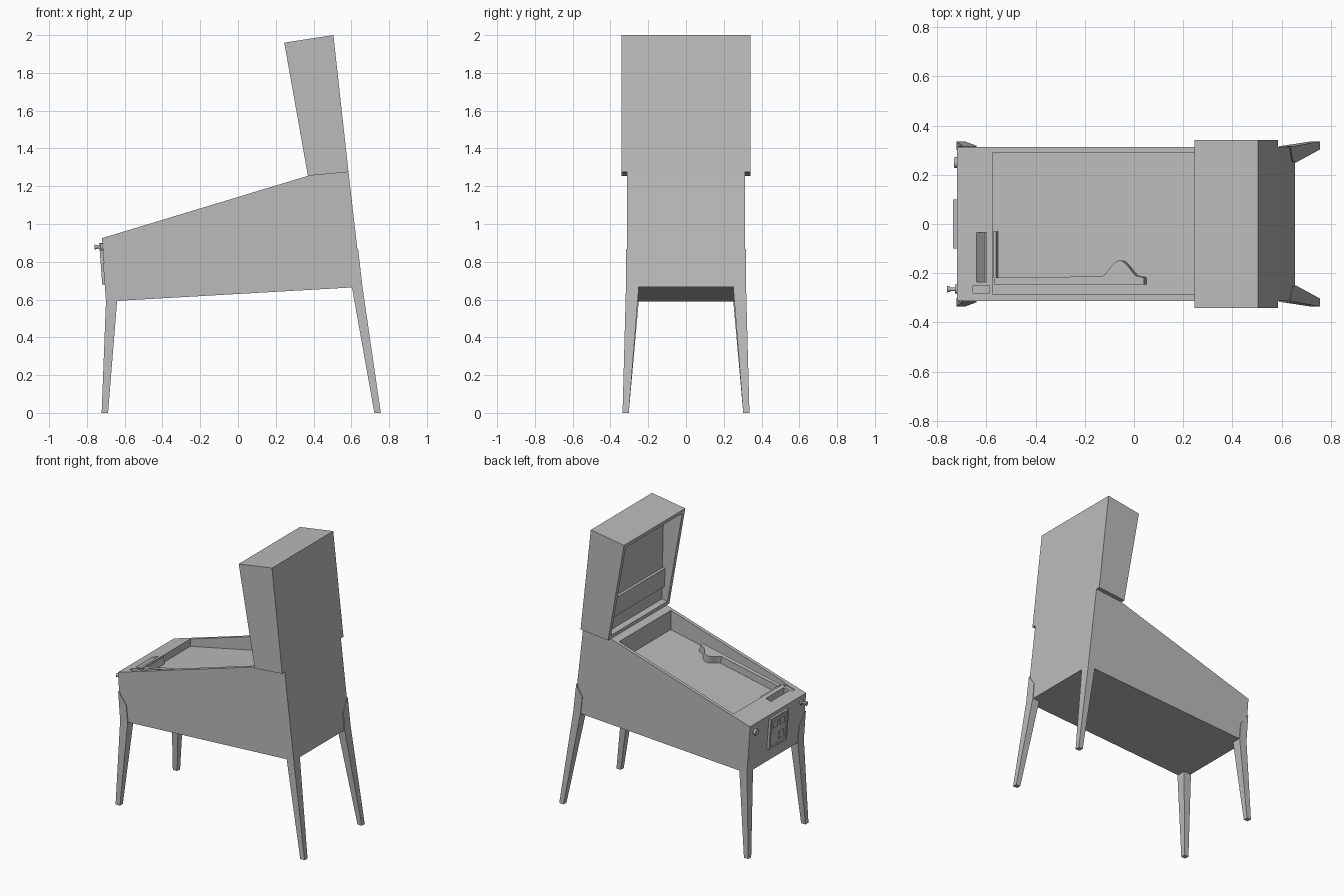
import bpy, bmesh, math
from mathutils import Vector, Matrix

old = bpy.data.objects.get("Cube")
if old:
    bpy.data.objects.remove(old)

grey = bpy.data.materials.new("plain grey")
grey.use_nodes = True
grey.diffuse_color = (0.5, 0.5, 0.5, 1)
grey.node_tree.nodes["Principled BSDF"].inputs["Base Color"].default_value = (0.5, 0.5, 0.5, 1)


def finish(name, bm):
    bmesh.ops.recalc_face_normals(bm, faces=bm.faces)
    mesh = bpy.data.meshes.new(name)
    bm.to_mesh(mesh)
    bm.free()
    mesh.materials.append(grey)
    ob = bpy.data.objects.new(name, mesh)
    bpy.context.collection.objects.link(ob)
    return ob


def loft(name, ring_a, ring_b):
    """Closed solid between two matching rings of points."""
    bm = bmesh.new()
    a = [bm.verts.new(p) for p in ring_a]
    b = [bm.verts.new(p) for p in ring_b]
    bm.faces.new(a)
    bm.faces.new(b)
    for i in range(len(a)):
        j = (i + 1) % len(a)
        bm.faces.new((a[i], a[j], b[j], b[i]))
    return finish(name, bm)


def prism(name, profile, y0, y1):
    """Side profile in x and z, extruded across y."""
    return loft(name, [(x, y0, z) for x, z in profile], [(x, y1, z) for x, z in profile])


def cut(ob, cutter):
    mod = ob.modifiers.new("cut", "BOOLEAN")
    mod.operation, mod.solver, mod.object = "DIFFERENCE", "EXACT", cutter
    bpy.context.view_layer.update()
    done = ob.evaluated_get(bpy.context.evaluated_depsgraph_get())
    mesh = bpy.data.meshes.new_from_object(done)
    ob.modifiers.clear()
    ob.data = mesh
    bpy.data.objects.remove(cutter)


def knob(name, x0, x1, y, z, r0, r1):
    """Round part pointing along x."""
    bm = bmesh.new()
    turn = Matrix.Translation(((x0 + x1) / 2, y, z)) @ Matrix.Rotation(-math.pi / 2, 4, "Y")
    bmesh.ops.create_cone(bm, cap_ends=True, segments=20, radius1=r0, radius2=r1,
                          depth=abs(x1 - x0), matrix=turn)
    ob = finish(name, bm)
    bpy.ops.object.select_all(action="DESELECT")
    ob.select_set(True)
    bpy.context.view_layer.objects.active = ob
    bpy.ops.object.shade_smooth_by_angle()


def player_end(z):
    return -0.695 - 0.075 * (z - 0.59)


def rear_end(z):
    return 0.655 - 0.115 * (z - 0.667)


def floor_z(x):
    return 0.917 + 0.21 * (x + 0.575)


def rim_z(x):
    return 0.925 + 0.303 * (x + 0.72)


# Cabinet with the sunken playfield and the two slots in its top
cabinet = prism("cabinet", [(-0.695, 0.59), (-0.72, 0.925), (0.37, 1.255),
                            (0.585, 1.275), (0.655, 0.667)], -0.313, 0.313)
cut(cabinet, prism("playfield_cutter", [(-0.575, floor_z(-0.575)), (0.32, floor_z(0.32)),
                                        (0.32, 1.35), (-0.575, 1.1)], -0.287, 0.29))
cut(cabinet, prism("card_slot_cutter", [(-0.64, rim_z(-0.64)), (-0.605, 0.915), (-0.6, 0.915),
                                        (-0.6, 1.0), (-0.64, 1.0)], -0.235, -0.035))
cut(cabinet, prism("small_slot_cutter", [(-0.655, rim_z(-0.655) - 0.01), (-0.587, rim_z(-0.587) - 0.01),
                                         (-0.587, 1.0), (-0.655, 1.0)], -0.28, -0.25))

# Backbox with a wedge-shaped recess
backbox = prism("backbox", [(0.245, 1.96), (0.505, 2.0), (0.585, 1.275), (0.37, 1.255)],
                -0.342, 0.342)
cut(backbox, prism("backbox_cutter", [(0.15, 1.918), (0.395, 1.955), (0.41, 1.286), (0.26, 1.272)],
                   -0.315, 0.315))
prism("display_panel", [(0.385, 1.51), (0.41, 1.51), (0.42, 1.38), (0.388, 1.38)], -0.315, 0.315)

# Parts standing square to the sloping playfield
normal = Vector((-0.205, 0, 0.979))


def stand(name, outline, height):
    base = [Vector((x, y, floor_z(x))) for x, y in outline]
    loft(name, [p - normal * 0.005 for p in base], [p + normal * height for p in base])


hump = []
for i in range(13):
    t = i / 12
    hump.append((-0.12 + 0.15 * t, -0.213 + 0.065 * math.sin(math.pi * min(t * 1.05, 1)) ** 1.5))
stand("lane_guide", [(-0.56, -0.246), (-0.56, -0.218)] + hump
      + [(0.05, -0.218), (0.05, -0.246)], 0.05)
stand("apron_bar", [(-0.565, -0.22), (-0.565, -0.03), (-0.552, -0.03), (-0.552, -0.22)], 0.045)


# Coin door on the player end
def end_plate(name, y0, y1, z0, z1, out):
    prism(name, [(player_end(z0) + 0.01, z0), (player_end(z0) - out, z0),
                 (player_end(z1) - out, z1), (player_end(z1) + 0.01, z1)], y0, y1)


end_plate("coin_door", -0.09, 0.09, 0.69, 0.89, 0.009)
for y0, y1, z0, z1 in ((-0.1, 0.1, 0.68, 0.694), (-0.1, 0.1, 0.886, 0.9),
                       (-0.1, -0.086, 0.694, 0.886), (0.086, 0.1, 0.694, 0.886)):
    end_plate("coin_door_frame", y0, y1, z0, z1, 0.017)
for y0 in (-0.062, 0.012):
    end_plate("coin_slot", y0, y0 + 0.05, 0.82, 0.865, 0.015)
end_plate("coin_return", -0.06, -0.01, 0.72, 0.77, 0.015)

# Start button and ball plunger
knob("start_button", -0.71, -0.731, 0.25, 0.865, 0.024, 0.021)
knob("plunger_plate", -0.71, -0.727, -0.265, 0.878, 0.02, 0.018)
knob("plunger_rod", -0.72, -0.75, -0.265, 0.878, 0.007, 0.007)
knob("plunger_knob", -0.745, -0.76, -0.265, 0.878, 0.009, 0.014)


# Tapered legs with corner brackets: foot and top as (outer x, inner x)
def leg(label, side, edge, foot, top, z_top):
    def ring(xs, y_out, y_in, z):
        return [(xs[0], side * y_out, z), (xs[1], side * y_out, z),
                (xs[1], side * y_in, z), (xs[0], side * y_in, z)]
    loft(label + "_leg", ring(foot, 0.336, 0.303, 0), ring(top, 0.318, 0.25, z_top))
    inward = 1 if foot[0] < 0 else -1
    z_tip, z_mid = z_top + 0.2, z_top + 0.12
    lip = -0.004 * inward
    plate = [(edge(z_top) + lip, z_top), (edge(z_tip) + lip, z_tip),
             (edge(z_mid) + inward * 0.052, z_mid), (top[1], z_top)]
    prism(label + "_leg_side_bracket", plate, side * 0.305, side * 0.318)
    corner = [(0.318, z_top), (0.318, z_tip), (0.255, z_mid), (0.25, z_top)]
    loft(label + "_leg_end_bracket",
         [(edge(z) + lip, side * y, z) for y, z in corner],
         [(edge(z) - 2 * lip, side * y, z) for y, z in corner])


for side, word in ((1, "far"), (-1, "near")):
    leg(word + "_player", side, player_end, (-0.722, -0.688), (-0.699, -0.64), 0.594)
    leg(word + "_rear", side, rear_end, (0.756, 0.722), (0.659, 0.603), 0.667)
